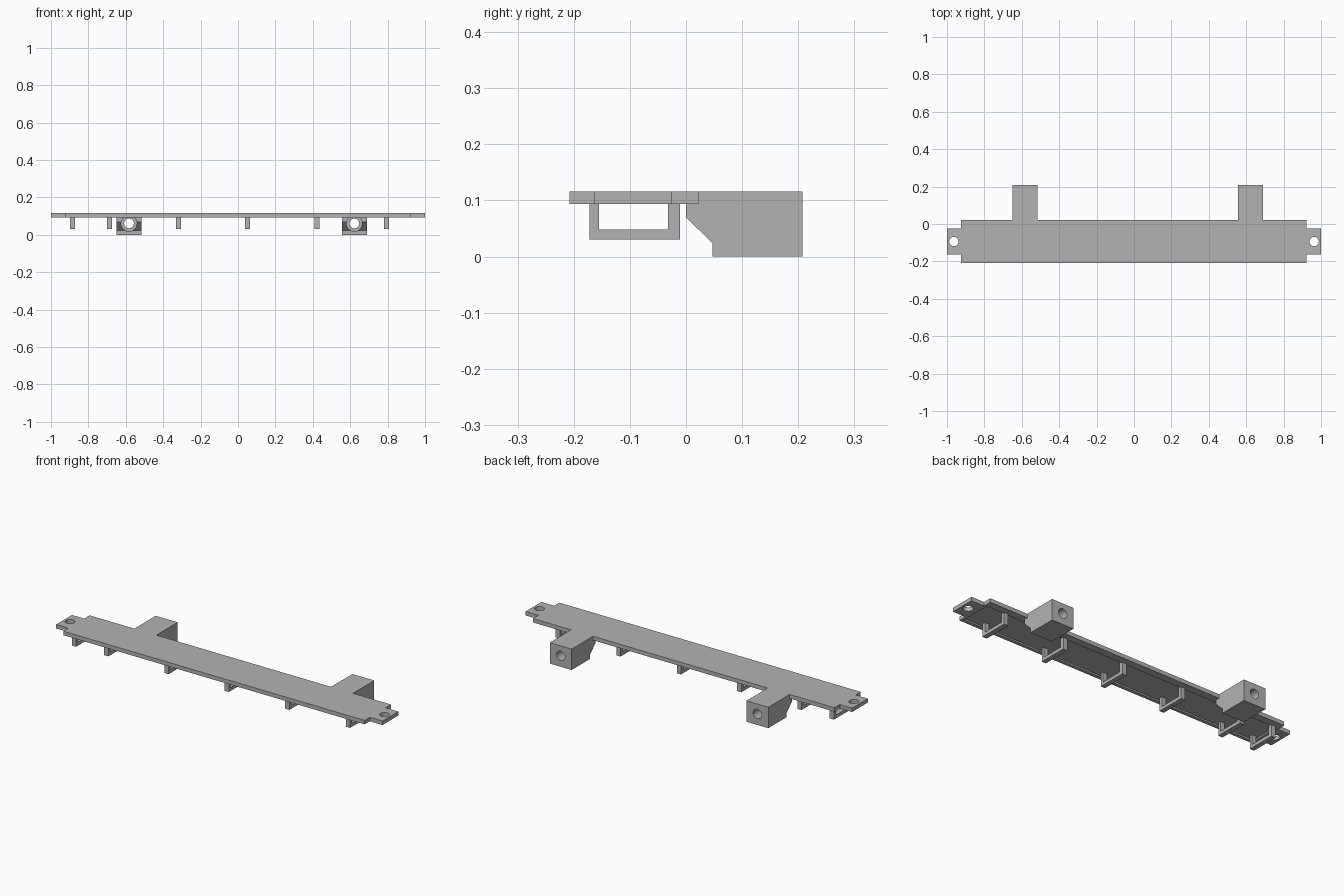
import bpy, bmesh
from mathutils import Matrix, Vector

old = bpy.data.objects.get("Cube")
if old:
    bpy.data.objects.remove(old, do_unlink=True)

grey = bpy.data.materials.new("plain grey")
grey.use_nodes = True
GREY = (0.45, 0.45, 0.45, 1)
grey.diffuse_color = GREY
grey.node_tree.nodes["Principled BSDF"].inputs["Base Color"].default_value = GREY


def extrude(name, points, offset):
    """Prism made by sweeping a closed outline of 3D points along offset."""
    bm = bmesh.new()
    face = bm.faces.new([bm.verts.new(p) for p in points])
    swept = bmesh.ops.extrude_face_region(bm, geom=[face])["geom"]
    verts = [v for v in swept if isinstance(v, bmesh.types.BMVert)]
    bmesh.ops.translate(bm, verts=verts, vec=Vector(offset))
    bmesh.ops.recalc_face_normals(bm, faces=bm.faces)
    return finish(name, bm)


def finish(name, bm):
    mesh = bpy.data.meshes.new(name)
    bm.to_mesh(mesh)
    bm.free()
    mesh.materials.append(grey)
    obj = bpy.data.objects.new(name, mesh)
    bpy.context.collection.objects.link(obj)
    return obj


def cylinder(name, centre, radius, length, axis):
    bm = bmesh.new()
    spin = Matrix.Rotation(1.5707963, 4, 'X') if axis == 'Y' else Matrix()
    bmesh.ops.create_cone(bm, cap_ends=True, segments=40, radius1=radius,
                          radius2=radius, depth=length,
                          matrix=Matrix.Translation(centre) @ spin)
    return finish(name, bm)


def cut(target, cutters):
    """Subtract the cutters, apply the result and smooth the round holes."""
    for cutter in cutters:
        mod = target.modifiers.new("cut", 'BOOLEAN')
        mod.operation, mod.solver, mod.object = 'DIFFERENCE', 'EXACT', cutter
    bpy.ops.object.select_all(action='DESELECT')
    bpy.context.view_layer.objects.active = target
    target.select_set(True)
    for mod in list(target.modifiers):
        bpy.ops.object.modifier_apply(modifier=mod.name)
    for cutter in cutters:
        bpy.data.objects.remove(cutter, do_unlink=True)
    bpy.ops.object.shade_smooth_by_angle()


BOTTOM, TOP = 0.094, 0.116
FLOOR = 0.102
FRONT, BACK = -0.208, 0.022
LEFT, RIGHT = 0.922, -0.925
TAB_FRONT, TAB_BACK = -0.163, -0.025

# Plate with a narrower mounting tab at each end
outline = [(RIGHT, FRONT), (LEFT, FRONT), (LEFT, TAB_FRONT), (1, TAB_FRONT),
           (1, TAB_BACK), (LEFT, TAB_BACK), (LEFT, BACK), (RIGHT, BACK),
           (RIGHT, TAB_BACK), (-1, TAB_BACK), (-1, TAB_FRONT), (RIGHT, TAB_FRONT)]
plate = extrude("plate", [(x, y, BOTTOM) for x, y in outline], (0, 0, TOP - BOTTOM))

# Screw holes in the tabs and the shallow channel underneath
holes = [cylinder("tab_hole", (x, -0.094, TOP), 0.025, 0.2, 'Z') for x in (-0.963, 0.963)]
channel = extrude("channel", [(-0.91, y, z) for y, z in
                              ((-0.19, 0.05), (-0.02, 0.05), (-0.02, FLOOR), (-0.19, FLOOR))],
                  (1.82, 0, 0))
cut(plate, holes + [channel])

# Mounting blocks, each with a through hole and a counterbore at the front
block_profile = [(0, BOTTOM), (0, 0.07), (0.047, 0.024), (0.047, 0),
                 (0.208, 0), (0.208, TOP), (BACK, TOP), (BACK, BOTTOM)]
for side, x in (("right", -0.583), ("left", 0.622)):
    block = extrude(side + "_mounting_block",
                    [(x - 0.067, y, z) for y, z in block_profile], (0.134, 0, 0))
    cut(block, [cylinder("bore", (x, 0.1, 0.061), 0.026, 0.4, 'Y'),
                cylinder("counterbore", (x, 0.03, 0.061), 0.042, 0.14, 'Y')])

# U-shaped cable brackets hanging below the plate
bracket_profile = [(-0.172, FLOOR), (-0.172, 0.03), (-0.011, 0.03), (-0.011, FLOOR),
                   (-0.032, FLOOR), (-0.032, 0.048), (-0.155, 0.048), (-0.155, FLOOR)]
for i, x in enumerate((-0.885, -0.687, -0.318, 0.051, 0.422, 0.794)):
    extrude(f"bracket_{i + 1}", [(x - 0.013, y, z) for y, z in bracket_profile], (0.026, 0, 0))
